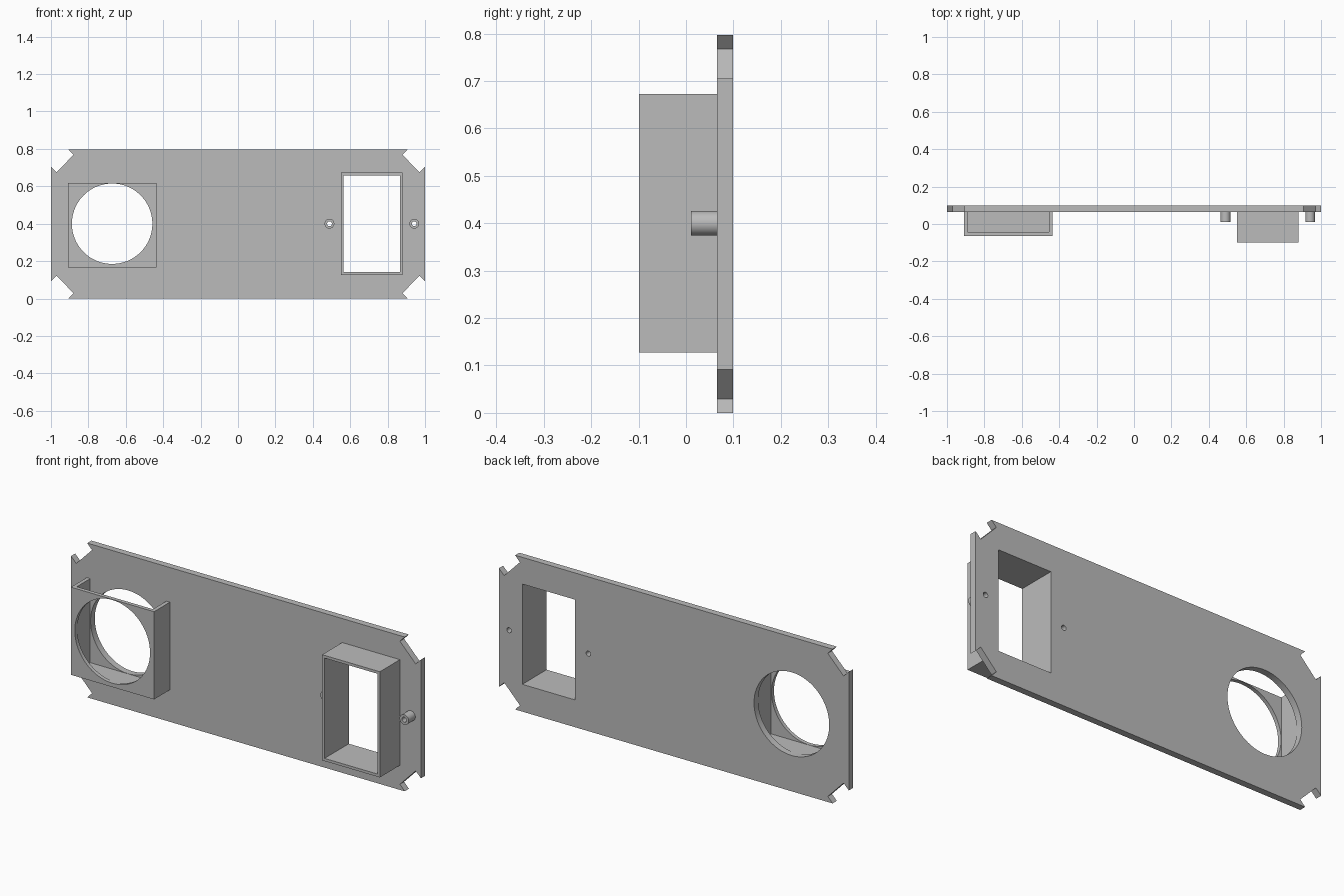
import bpy
import bmesh
from math import cos, sin, pi, radians

if "Cube" in bpy.data.objects:
    bpy.data.objects.remove(bpy.data.objects["Cube"], do_unlink=True)

GREY = (0.5, 0.5, 0.5, 1)
mat = bpy.data.materials.new("plain grey")
mat.use_nodes = True
mat.diffuse_color = GREY
mat.node_tree.nodes["Principled BSDF"].inputs["Base Color"].default_value = GREY

BACK, FACE = 0.099, 0.065     # plate back and front planes


def prism(name, outline, y0, y1):
    """Extrude an x-z outline between two depths."""
    bm = bmesh.new()
    face = bm.faces.new([bm.verts.new((x, y0, z)) for x, z in outline])
    out = bmesh.ops.extrude_face_region(bm, geom=[face])["geom"]
    for v in out:
        if isinstance(v, bmesh.types.BMVert):
            v.co.y = y1
    bmesh.ops.recalc_face_normals(bm, faces=bm.faces)
    mesh = bpy.data.meshes.new(name)
    bm.to_mesh(mesh)
    bm.free()
    mesh.materials.append(mat)
    obj = bpy.data.objects.new(name, mesh)
    bpy.context.collection.objects.link(obj)
    return obj


def rect(x0, x1, z0, z1):
    return [(x0, z0), (x1, z0), (x1, z1), (x0, z1)]


def circle(x, z, r, n):
    return [(x + r * cos(2 * pi * i / n), z + r * sin(2 * pi * i / n)) for i in range(n)]


def activate(obj):
    bpy.ops.object.select_all(action="DESELECT")
    obj.select_set(True)
    bpy.context.view_layer.objects.active = obj


def cut(obj, outline, y0=-0.3, y1=0.3):
    """Subtract a prism from the part."""
    cutter = prism("cutter", outline, y0, y1)
    cutter.hide_render = True
    mod = obj.modifiers.new("cut", "BOOLEAN")
    mod.operation = "DIFFERENCE"
    mod.solver = "EXACT"
    mod.object = cutter
    activate(obj)
    bpy.ops.object.modifier_apply(modifier=mod.name)
    bpy.data.objects.remove(cutter, do_unlink=True)


def smooth(obj):
    activate(obj)
    bpy.ops.object.shade_smooth_by_angle(angle=radians(30))


# Plate outline: one notched corner mirrored to all four
H = 0.797
corner = [(1, 0.705), (0.97, 0.675), (0.88, 0.768), (0.907, H)]
right_half = [(x, H - z) for x, z in reversed(corner)] + corner
outline = right_half + [(-x, z) for x, z in reversed(right_half)]
plate = prism("panel_plate", outline, FACE, BACK)

# Shared openings
round_hole = circle(-0.673, 0.4, 0.215, 96)
window = rect(0.564, 0.866, 0.141, 0.659)
cut(plate, round_hole)
cut(plate, window)

# Open-topped tray in front of the round opening
tray = prism("round_opening_tray", rect(-0.91, -0.435, 0.165, 0.618), -0.064, FACE)
cut(tray, rect(-0.89, -0.455, 0.184, 0.8), -0.044, 0.3)
cut(tray, round_hole)
smooth(tray)

# Rectangular sleeve around the window
sleeve = prism("window_sleeve", rect(0.55, 0.88, 0.127, 0.673), -0.099, FACE)
cut(sleeve, window)

# Hollow screw posts either side of the window
for name, x in (("inner_screw_post", 0.489), ("outer_screw_post", 0.942)):
    post = prism(name, circle(x, 0.4, 0.026, 32), 0.011, FACE)
    bore = circle(x, 0.4, 0.013, 24)
    cut(post, bore)
    cut(plate, bore)
    smooth(post)
smooth(plate)
